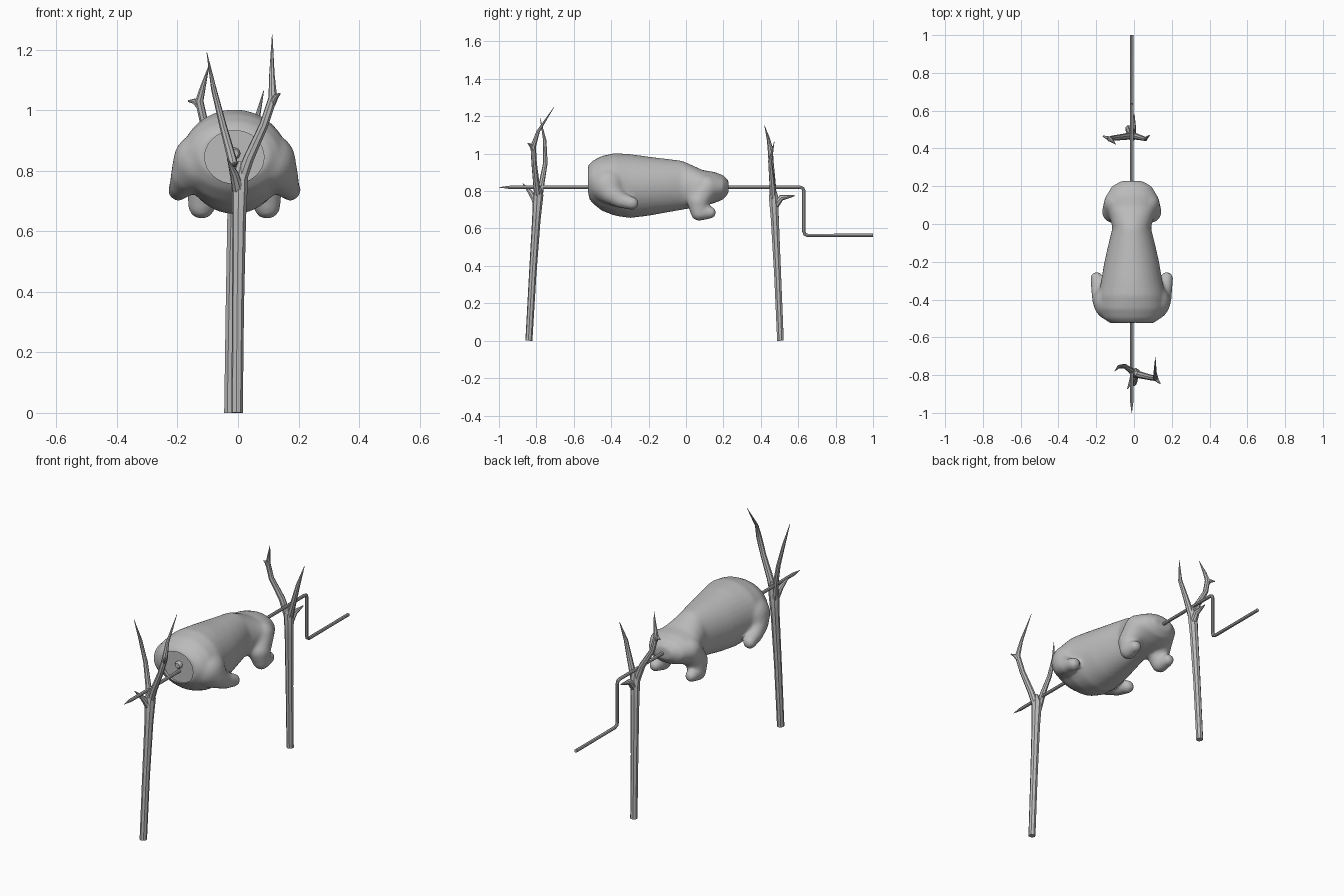
import bpy, bmesh, math
from mathutils import Matrix, Vector

grey = bpy.data.materials.new("plain_grey")
grey.diffuse_color = (0.5, 0.5, 0.5, 1)
CX = -0.012  # axis of the spit and carcass


def select_only(ob):
    bpy.ops.object.select_all(action='DESELECT')
    ob.select_set(True)
    bpy.context.view_layer.objects.active = ob


def finish(ob, angle=40):
    ob.data.materials.clear()
    ob.data.materials.append(grey)
    select_only(ob)
    bpy.ops.object.shade_smooth_by_angle(angle=math.radians(angle))


def tubes(name, paths, res=2):
    """Tapered round tubes; every path point is x, y, z, radius."""
    cu = bpy.data.curves.new(name, 'CURVE')
    cu.dimensions = '3D'
    cu.bevel_depth = 1.0
    cu.bevel_resolution = res
    cu.use_fill_caps = True
    for path in paths:
        sp = cu.splines.new('POLY')
        sp.points.add(len(path) - 1)
        for p, (x, y, z, r) in zip(sp.points, path):
            p.co = (x, y, z, 1)
            p.radius = r
    ob = bpy.data.objects.new(name, cu)
    bpy.context.collection.objects.link(ob)
    select_only(ob)
    bpy.ops.object.convert(target='MESH')
    finish(bpy.context.object)


def mesh_object(name, bm):
    me = bpy.data.meshes.new(name)
    bm.to_mesh(me)
    bm.free()
    ob = bpy.data.objects.new(name, me)
    bpy.context.collection.objects.link(ob)
    return ob


def add_limb(bm, path, side, steps=6):
    """Chain of overlapping balls, fused later by the remesh."""
    for a, b in zip(path, path[1:]):
        for i in range(steps + 1):
            t = i / steps
            x, y, z, r = (u + (v - u) * t for u, v in zip(a, b))
            bmesh.ops.create_icosphere(
                bm, subdivisions=3, radius=r,
                matrix=Matrix.Translation((CX + side * x, y, z)))


# Spit with a point at the front and a crank handle at the back
R = 0.009
tubes("spit_rod", [[
    (CX, -1.0, 0.82, 0.001), (CX, -0.94, 0.82, R), (CX, 0.61, 0.82, R),
    (CX, 0.625, 0.815, R), (CX, 0.63, 0.80, R), (CX, 0.63, 0.585, R),
    (CX, 0.635, 0.57, R), (CX, 0.65, 0.563, R), (CX, 1.0, 0.563, R)]])

# Forked front post: trunk, two prongs, a knob and a stub
tubes("front_post", [
    [(-0.003, -0.84, 0, 0.019), (0.0, -0.82, 0.35, 0.02),
     (0.004, -0.80, 0.65, 0.023), (0.006, -0.79, 0.78, 0.028),
     (0.012, -0.79, 0.83, 0.012)],
    [(0.0, -0.79, 0.74, 0.02), (0.035, -0.80, 0.84, 0.018),
     (0.085, -0.812, 0.95, 0.015), (0.115, -0.817, 1.04, 0.015),
     (0.112, -0.79, 1.12, 0.009), (0.113, -0.705, 1.25, 0.001)],
    [(0.112, -0.815, 1.02, 0.012), (0.125, -0.83, 1.045, 0.009),
     (0.138, -0.845, 1.055, 0.003)],
    [(0.0, -0.79, 0.74, 0.02), (-0.02, -0.772, 0.84, 0.015),
     (-0.05, -0.752, 0.95, 0.012), (-0.08, -0.755, 1.07, 0.009),
     (-0.103, -0.78, 1.19, 0.001)],
    [(0.0, -0.80, 0.74, 0.02), (-0.012, -0.83, 0.79, 0.014),
     (-0.035, -0.872, 0.84, 0.002)]])

# Forked back post
tubes("back_post", [
    [(-0.028, 0.505, 0, 0.019), (-0.022, 0.49, 0.35, 0.02),
     (-0.014, 0.475, 0.65, 0.023), (-0.01, 0.468, 0.77, 0.027),
     (-0.01, 0.465, 0.82, 0.012)],
    [(-0.012, 0.468, 0.74, 0.02), (-0.05, 0.462, 0.85, 0.017),
     (-0.11, 0.455, 0.95, 0.014), (-0.128, 0.45, 1.03, 0.014),
     (-0.115, 0.44, 1.08, 0.009), (-0.095, 0.42, 1.15, 0.001)],
    [(-0.125, 0.45, 1.01, 0.012), (-0.145, 0.458, 1.03, 0.009),
     (-0.165, 0.465, 1.03, 0.003)],
    [(-0.01, 0.468, 0.74, 0.02), (0.025, 0.46, 0.85, 0.015),
     (0.06, 0.45, 0.96, 0.011), (0.085, 0.472, 1.065, 0.001)],
    [(-0.01, 0.475, 0.72, 0.02), (-0.005, 0.51, 0.765, 0.016),
     (0.0, 0.58, 0.775, 0.003)]])

# Carcass trunk: oval sections along y (y, half width, bottom, top)
sections = [
    (-0.525, 0.115, 0.77, 0.935), (-0.50, 0.15, 0.735, 0.962),
    (-0.45, 0.175, 0.695, 0.988), (-0.38, 0.178, 0.668, 1.003),
    (-0.30, 0.162, 0.656, 0.998), (-0.20, 0.145, 0.668, 0.984),
    (-0.10, 0.122, 0.686, 0.972), (-0.02, 0.102, 0.700, 0.962),
    (0.04, 0.118, 0.71, 0.935), (0.09, 0.138, 0.72, 0.912),
    (0.15, 0.135, 0.735, 0.903), (0.20, 0.105, 0.755, 0.885),
    (0.228, 0.055, 0.79, 0.855)]
N = 32
bm = bmesh.new()
rings = []
for y, w, lo, hi in sections:
    rings.append([bm.verts.new((
        CX + w * math.cos(2 * math.pi * i / N), y,
        (lo + hi) / 2 + (hi - lo) / 2 * math.sin(2 * math.pi * i / N)))
        for i in range(N)])
for a, b in zip(rings, rings[1:]):
    for i in range(N):
        j = (i + 1) % N
        bm.faces.new((a[i], a[j], b[j], b[i]))
bm.faces.new(rings[0])
bm.faces.new(rings[-1])
bmesh.ops.recalc_face_normals(bm, faces=bm.faces[:])

# Folded legs on both sides
front_leg = [(0.105, -0.415, 0.83, 0.098), (0.148, -0.40, 0.79, 0.062),
             (0.172, -0.35, 0.752, 0.043), (0.185, -0.288, 0.735, 0.035)]
rear_leg = [(0.08, 0.11, 0.82, 0.068), (0.098, 0.065, 0.745, 0.06),
            (0.108, 0.07, 0.685, 0.045), (0.112, 0.13, 0.685, 0.032)]
for side in (-1, 1):
    add_limb(bm, front_leg, side)
    add_limb(bm, rear_leg, side)
carcass = mesh_object("carcass", bm)

# Shallow oval recess where the neck is cut
bm = bmesh.new()
bmesh.ops.create_cone(
    bm, cap_ends=True, segments=32, radius1=1, radius2=1, depth=0.2,
    matrix=Matrix.Translation((CX, -0.605, 0.845))
    @ Matrix.Diagonal((0.098, 1, 0.088, 1))
    @ Matrix.Rotation(math.pi / 2, 4, 'X'))
cutter = mesh_object("neck_cutter", bm)
cutter.hide_render = True
cutter.hide_set(True)

rm = carcass.modifiers.new("fuse", 'REMESH')
rm.mode = 'VOXEL'
rm.voxel_size = 0.009
sm = carcass.modifiers.new("soften", 'SMOOTH')
sm.factor = 0.5
sm.iterations = 10
cut = carcass.modifiers.new("neck_cut", 'BOOLEAN')
cut.operation = 'DIFFERENCE'
cut.solver = 'EXACT'
cut.object = cutter
select_only(carcass)
for m in ("fuse", "soften", "neck_cut"):
    bpy.ops.object.modifier_apply(modifier=m)
finish(carcass)
bpy.data.objects.remove(cutter)

# Neck bone stub
tubes("neck_bone", [[(CX, -0.48, 0.857, 0.02), (CX, -0.518, 0.857, 0.02),
                     (CX, -0.525, 0.857, 0.014)]])
